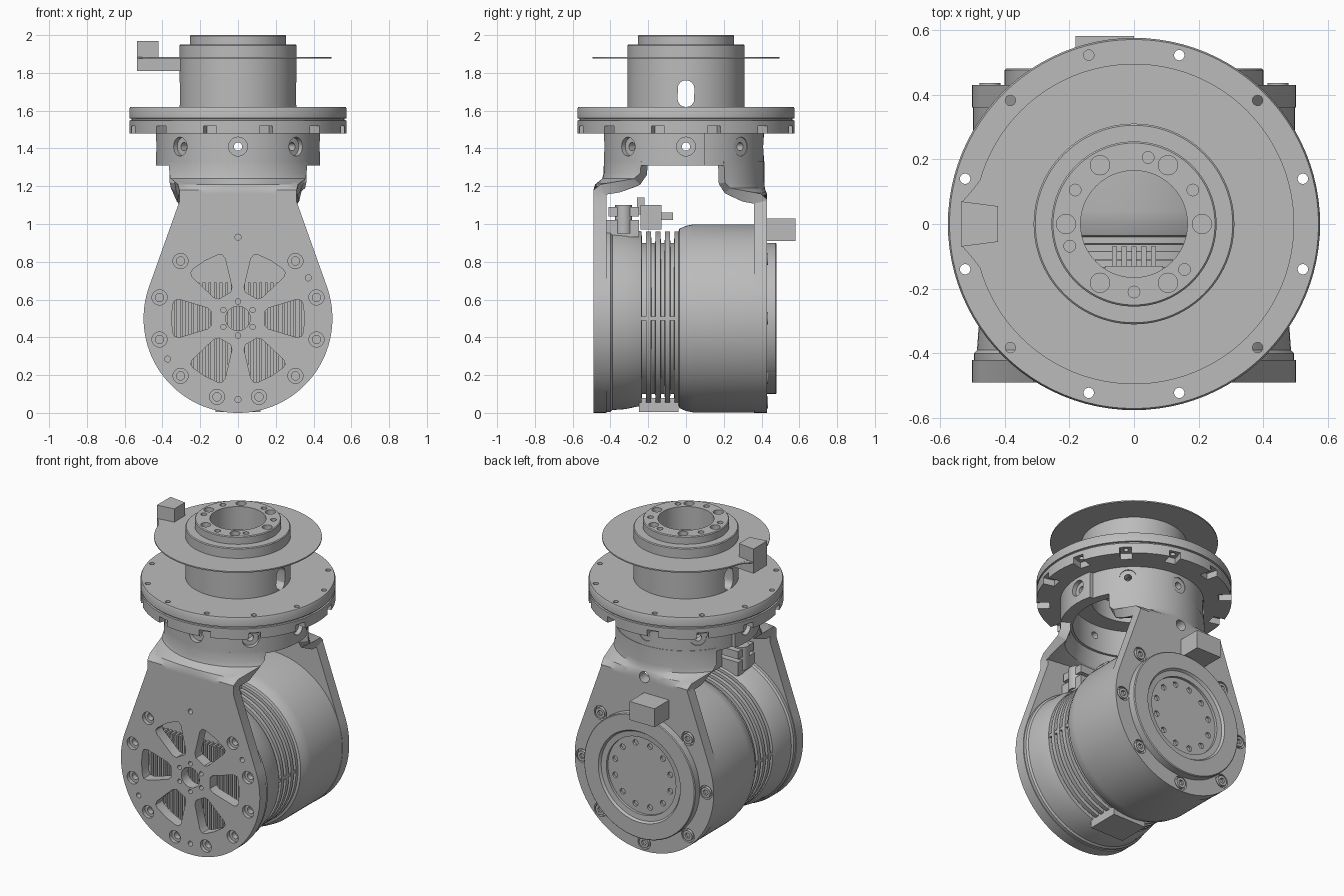
import bpy, bmesh, math
from mathutils import Matrix, Vector

cube = bpy.data.objects.get("Cube")
if cube:
    bpy.data.objects.remove(cube, do_unlink=True)

grey = bpy.data.materials.new("machined_grey")
grey.use_nodes = True
grey.diffuse_color = (0.5, 0.5, 0.5, 1)
grey.node_tree.nodes["Principled BSDF"].inputs["Base Color"].default_value = grey.diffuse_color

PI = math.pi
AXLE = 0.5                                   # height of the motor axis
MOVE = Matrix.Translation
FRONT = Matrix.Rotation(PI / 2, 4, 'X')      # local z points to -y, local y points up
BACK = Matrix.Rotation(PI, 4, 'Z') @ FRONT   # local z points to +y
FRONT_AXLE = MOVE((0, 0, AXLE)) @ FRONT
BACK_AXLE = MOVE((0, 0, AXLE)) @ BACK


def finish(name, bm, matrix=Matrix()):
    bmesh.ops.transform(bm, matrix=matrix, verts=bm.verts)
    bmesh.ops.recalc_face_normals(bm, faces=bm.faces)
    mesh = bpy.data.meshes.new(name)
    bm.to_mesh(mesh)
    bm.free()
    mesh.materials.append(grey)
    obj = bpy.data.objects.new(name, mesh)
    bpy.context.collection.objects.link(obj)
    return obj


def lathe(name, profile, matrix=Matrix(), closed=False, segs=96):
    bm = bmesh.new()
    rings = [[bm.verts.new((r * math.cos(2 * PI * i / segs), r * math.sin(2 * PI * i / segs), h))
              for i in range(segs)] for r, h in profile]
    for a, b in zip(rings, rings[1:] + rings[:1] if closed else rings[1:]):
        for i in range(segs):
            j = (i + 1) % segs
            bm.faces.new((a[i], a[j], b[j], b[i]))
    if not closed:
        bm.faces.new(rings[0])
        bm.faces.new(rings[-1])
    return finish(name, bm, matrix)


def prism(name, points, low, high, matrix=Matrix()):
    bm = bmesh.new()
    face = bm.faces.new([bm.verts.new((x, y, low)) for x, y in points])
    top = bmesh.ops.extrude_face_region(bm, geom=[face])["geom"]
    bmesh.ops.translate(bm, vec=(0, 0, high - low),
                        verts=[v for v in top if isinstance(v, bmesh.types.BMVert)])
    return finish(name, bm, matrix)


def box(name, x, y, z, matrix=Matrix()):
    return prism(name, [(x[0], y[0]), (x[1], y[0]), (x[1], y[1]), (x[0], y[1])], z[0], z[1], matrix)


def rod(name, radius, low, high, matrix=Matrix(), segs=24):
    return lathe(name, [(radius, low), (radius, high)], matrix, segs=segs)


def activate(objs):
    bpy.ops.object.select_all(action='DESELECT')
    for o in objs:
        o.select_set(True)
    bpy.context.view_layer.objects.active = objs[0]


def apply_modifier(obj, mod):
    activate([obj])
    bpy.ops.object.modifier_apply(modifier=mod.name)


def cut(obj, cutters):
    if len(cutters) > 1:
        activate(cutters)
        bpy.ops.object.join()
    cutters[0].hide_render = True
    mod = obj.modifiers.new("cut", 'BOOLEAN')
    mod.operation, mod.solver, mod.object = 'DIFFERENCE', 'EXACT', cutters[0]
    apply_modifier(obj, mod)
    bpy.data.objects.remove(cutters[0], do_unlink=True)


def around(degrees, radius, h=0):
    a = math.radians(degrees)
    return MOVE((radius * math.cos(a), radius * math.sin(a), h))


def stepped_hole(matrix, big=0.04, small=0.022, step=0.025, deep=0.06):
    return lathe("hole", [(small, -deep), (small, -step), (big, -step), (big, 0.05)], matrix, segs=24)


# Teardrop side plates of the yoke
def teardrop(top):
    px, pz, r = 0.31, 0.62, 0.5
    start = math.atan2(pz, px) - math.acos(r / math.hypot(px, pz))
    sweep = PI + 2 * start
    arc = [(r * math.cos(start - sweep * i / 72), r * math.sin(start - sweep * i / 72)) for i in range(73)]
    return arc + [(-px, pz), (-px, top - AXLE), (px, top - AXLE), (px, pz)]


front_plate = prism("front_plate", teardrop(1.17), 0.42, 0.49, FRONT_AXLE)
half = [(0.14, 0.035), (0.16, 0.055), (0.31, 0.1), (0.335, 0.095), (0.345, 0.075), (0.352, 0)]
window = half + [(x, -y) for x, y in reversed(half[:-1])]
cutters = [prism("window", window, 0.3, 0.6, FRONT_AXLE @ Matrix.Rotation(k * PI / 3, 4, 'Z')) for k in range(6)]
cutters += [stepped_hole(FRONT_AXLE @ around(a, 0.43, 0.49)) for a in range(15, 360, 30) if a not in (75, 105)]
cutters.append(rod("hub_hole", 0.065, 0.3, 0.6, FRONT_AXLE))
cutters += [rod("pin_hole", 0.014, 0.45, 0.6, FRONT_AXLE @ around(a, 0.09)) for a in range(30, 390, 60)]
cutters += [rod("dowel_hole", 0.016, 0.45, 0.6, FRONT_AXLE @ around(a, 0.43)) for a in (30, 90, 210, 270)]
cut(front_plate, cutters)

back_plate = prism("back_plate", teardrop(1.12), 0.36, 0.43, BACK_AXLE)
EARS = [a for a in range(0, 360, 45) if a != 90]


def ear_pockets():
    return [rod("pocket", 0.045, 0.41, 0.6, BACK_AXLE @ around(a, 0.445)) for a in EARS]


cut(back_plate, ear_pockets())
for a in EARS:
    screw = rod("back_screw", 0.033, 0.4, 0.435, BACK_AXLE @ around(a, 0.445))
    cut(screw, [rod("socket", 0.018, 0.42, 0.5, BACK_AXLE @ around(a, 0.445), 6)])


# Curved shoulders blending the round collar into the flat plates
def shoulder(name, side, spread, plate_y, radius, drop):
    rows = [(1.27, 0.02), (1.24, 0.15), (1.225, 0.5), (1.21, 0.85), (1.18, 1), (1.16, 1)]
    rows = [(1.33, 0)] + [(z - drop, t) for z, t in rows]
    bm, n = bmesh.new(), 24
    grid = []
    for z, t in rows:
        line = []
        for i in range(n + 1):
            u = 2 * i / n - 1
            a = math.radians(spread) * u
            x = radius * math.sin(a) * (1 - t) + 0.31 * u * t
            y = radius * math.cos(a) * (1 - t) + plate_y * t
            line.append(bm.verts.new((x, side * y, z)))
        grid.append(line)
    for a, b in zip(grid, grid[1:]):
        for i in range(n):
            bm.faces.new((a[i], a[i + 1], b[i + 1], b[i]))
    obj = finish(name, bm)
    if obj.data.polygons[n // 2].normal.y * side < 0:
        obj.data.flip_normals()
    mod = obj.modifiers.new("thickness", 'SOLIDIFY')
    mod.thickness, mod.offset = 0.06, -1
    apply_modifier(obj, mod)
    return obj


shoulder("front_shoulder", -1, 57, 0.49, 0.435, 0)
back_shoulder = shoulder("back_shoulder", 1, 61, 0.43, 0.415, 0.05)
for part in (back_plate, back_shoulder):
    cut(part, [rod("top_hole", 0.035, 0.3, 0.6, BACK @ MOVE((0, 1.13, 0)))])


# Collar under the flange, thicker towards the front
def radial_holes(radius):
    side = Matrix.Rotation(PI / 2, 4, 'Y')
    return [stepped_hole(Matrix.Rotation(k * PI / 4, 4, 'Z') @ MOVE((radius, 0, 1.41)) @ side,
                         0.05, 0.022, 0.03, 0.15) for k in range(8)]


def ring(name, inner, outer, low, high):
    return lathe(name, [(outer, low), (outer, high), (inner, high), (inner, low)], closed=True)


collar = ring("collar", 0.36, 0.412, 1.31, 1.49)
cut(collar, radial_holes(0.435))
collar_front = ring("collar_front", 0.39, 0.435, 1.31, 1.485)
cut(collar_front, [box("trim", (-1, 1), (0.1, 1), (1, 2))])
cut(collar_front, radial_holes(0.435))

# Flange with bolt notches
flange = lathe("flange", [(0.25, 1.48), (0.575, 1.48), (0.575, 1.548), (0.565, 1.55), (0.565, 1.558),
                          (0.575, 1.56), (0.575, 1.61), (0.57, 1.62), (0.25, 1.62)], closed=True)
angles = range(15, 360, 30)
cut(flange, [rod("bolt_hole", 0.016, 1.4, 1.7, around(a, 0.54)) for a in angles])
cut(flange, [box("notch", (0.5, 0.7), (-0.035, 0.035), (1.4, 1.52),
                 Matrix.Rotation(math.radians(a), 4, 'Z')) for a in angles])

# Hollow output shaft
shaft = lathe("output_shaft", [(0.165, 2), (0.25, 2), (0.255, 1.995), (0.255, 1.95), (0.305, 1.95),
                               (0.31, 1.945), (0.31, 1.6), (0.2, 1.6), (0.2, 1.85), (0.165, 1.85)], closed=True)
cutters = [rod("large_hole", 0.03, 1.92, 2.1, around(a, 0.21)) for a in range(0, 360, 60)]
cutters += [rod("small_hole", 0.018, 1.92, 2.1, around(a, 0.21)) for a in (30, 78, 150, 199, 270, 318)]
cut(shaft, cutters)
slot = [(0.045 * math.cos(PI * k / 8), math.copysign(0.026, 7.5 - k) + 0.045 * math.sin(PI * k / 8))
        for k in range(16)]
cut(shaft, [prism("slot", slot, -0.5, 0.5, MOVE((0, 0, 1.69)) @ Matrix.Rotation(PI / 2, 4, 'Z') @ FRONT)])

# Encoder disc with its reader on the right
lathe("encoder_disc", [(0.29, 1.876), (0.495, 1.876), (0.495, 1.884), (0.29, 1.884)], closed=True)
prism("disc_ear", [(-0.45, 0.17), (-0.495, 0.11), (-0.53, 0.07), (-0.53, -0.07), (-0.495, -0.11),
                   (-0.45, -0.17)], 1.877, 1.883)
prism("reader_arm", [(-0.28, 0.05), (-0.53, 0.07), (-0.53, -0.07), (-0.28, -0.05)], 1.81, 1.88)
prism("reader_block", [(-0.42, 0.055), (-0.535, 0.07), (-0.535, -0.07), (-0.42, -0.055)], 1.81, 1.97)

# Motor body: front housing with open face, cooling grooves, rear drum
profile = [(0.4, -0.34), (0.4, -0.42), (0.495, -0.42), (0.495, -0.4), (0.485, -0.39), (0.48, -0.32), (0.465, -0.25)]
for k in range(4):
    y = -0.235 + k * 0.05
    profile += [(0.46, y), (0.4, y + 0.002), (0.4, y + 0.022), (0.46, y + 0.024)]
profile += [(0.46, -0.04), (0.475, -0.035), (0.49, 0), (0.498, 0.04), (0.498, 0.36)]
lathe("motor_body", profile, BACK_AXLE, segs=128)
for side in (-1, 1):
    box("groove_bridge", sorted((side * 0.38, side * 0.457)), (-0.25, -0.04), (0.49, 0.51))
box("bottom_pad", (-0.12, 0.12), (-0.25, -0.04), (0.005, 0.08))
for k in range(-12, 13):
    x = k * 0.03
    reach = math.sqrt(0.39 ** 2 - x * x)
    box("inner_rib", (x - 0.007, x + 0.007), (-0.39, -0.33), (AXLE - reach, AXLE + min(reach, 0.19)))

# Rear cap with recessed face and its cable box
cap = lathe("rear_cap", [(0.25, 0.445), (0.25, 0.462), (0.285, 0.465), (0.295, 0.48), (0.395, 0.48),
                         (0.4, 0.475), (0.4, 0.4)], BACK_AXLE)
cut(cap, ear_pockets() + [rod("face_hole", 0.018, 0.425, 0.5, BACK_AXLE @ around(a, 0.205))
                          for a in range(15, 360, 30)])
box("cable_box", (-0.18, 0), (0.42, 0.58), (0.91, 1.03))

# Connectors on top of the motor
box("terminal_base", (-0.2, 0.2), (-0.42, -0.25), (0.93, 1.02))
for x in (-0.17, -0.06, 0.06, 0.17):
    rod("terminal_post", 0.045, 0.95, 1.1, MOVE((x, -0.33, 0)))
box("terminal_bar", (-0.2, 0.2), (-0.41, -0.25), (1.04, 1.09))
box("socket_block", (-0.09, 0.09), (-0.24, -0.13), (0.97, 1.1))
box("socket_latch", (-0.05, 0.05), (-0.26, -0.22), (1.05, 1.14))
for x in (-0.035, 0.035):
    rod("plug", 0.03, 0.13, 0.24, FRONT @ MOVE((x, 1.05, 0)))
for k in range(5):
    x = (k - 2) * 0.03
    box("pin", (x - 0.008, x + 0.008), (-0.15, -0.07), (1.02, 1.06))

# Smooth shading with crisp edges
parts = [o for o in bpy.context.collection.objects if o.type == 'MESH']
activate(parts)
bpy.ops.object.shade_smooth_by_angle(angle=math.radians(30))
